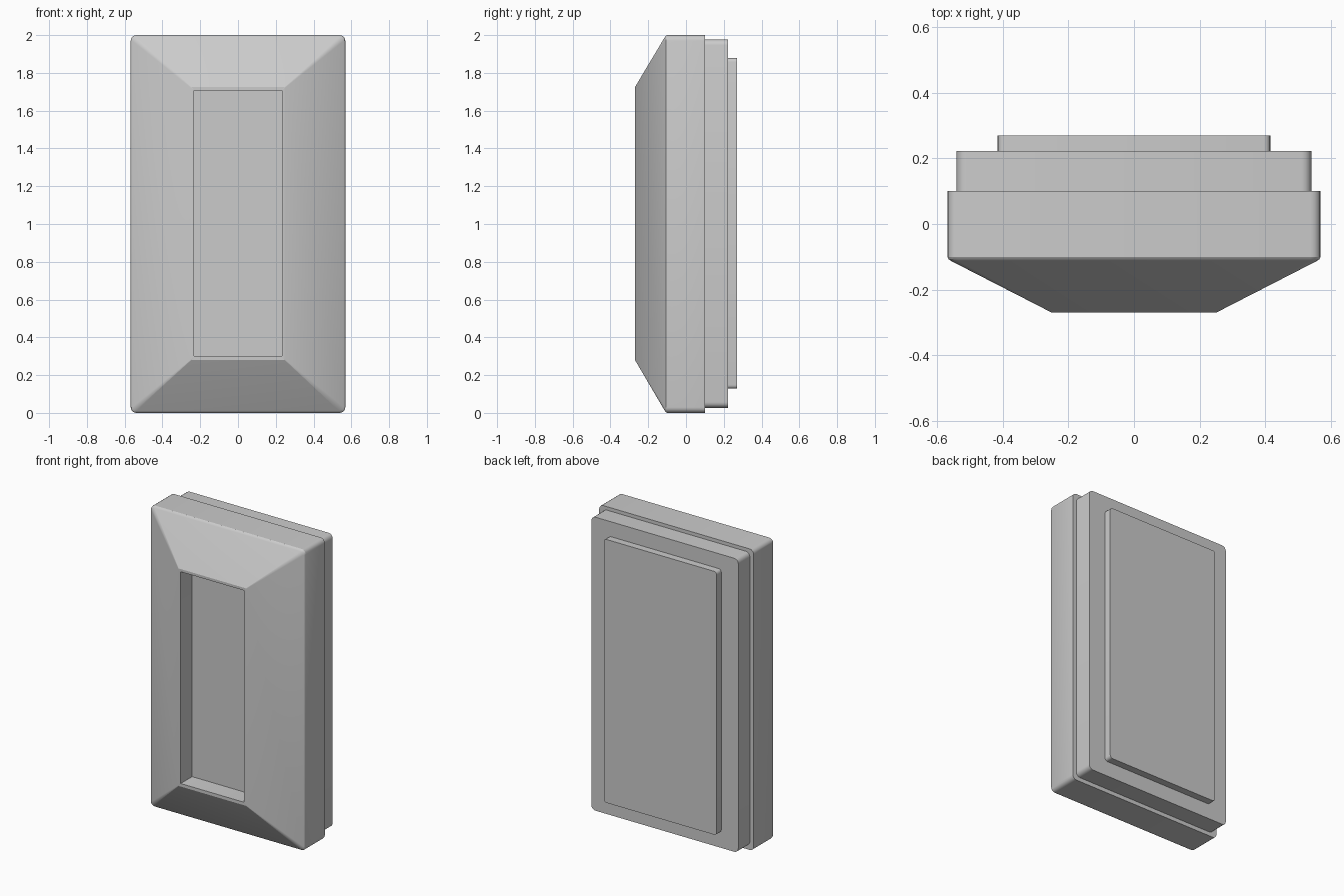
import bpy, bmesh, math

if "Cube" in bpy.data.objects:
    bpy.data.objects.remove(bpy.data.objects["Cube"])

SEG = 4  # segments per rounded corner


def ring(bm, y, hx, z0, z1, r):
    """Rounded rectangle of vertices in the XZ plane at depth y."""
    corners = [(hx - r, z1 - r, 0), (-hx + r, z1 - r, 90),
               (-hx + r, z0 + r, 180), (hx - r, z0 + r, 270)]
    verts = []
    for cx, cz, start in corners:
        for i in range(SEG + 1):
            a = math.radians(start + 90 * i / SEG)
            verts.append(bm.verts.new((cx + r * math.cos(a), y, cz + r * math.sin(a))))
    return verts


def loft(name, sections):
    """Skin a stack of rounded rectangles and cap both ends."""
    bm = bmesh.new()
    rings = [ring(bm, *s) for s in sections]
    n = len(rings[0])
    for a, b in zip(rings, rings[1:]):
        for i in range(n):
            j = (i + 1) % n
            bm.faces.new((a[i], a[j], b[j], b[i]))
    bm.faces.new(rings[0])
    bm.faces.new(rings[-1])
    bmesh.ops.recalc_face_normals(bm, faces=bm.faces)
    mesh = bpy.data.meshes.new(name)
    bm.to_mesh(mesh)
    bm.free()
    obj = bpy.data.objects.new(name, mesh)
    bpy.context.collection.objects.link(obj)
    bpy.ops.object.select_all(action='DESELECT')
    obj.select_set(True)
    bpy.context.view_layer.objects.active = obj
    bpy.ops.object.shade_smooth_by_angle(angle=math.radians(25))
    return obj


# Bezel: straight sides, softened edge, sloped front, thin rim, recessed window
loft("front_bezel", [
    (0.10, 0.568, 0.00, 2.00, 0.03),
    (-0.10, 0.568, 0.00, 2.00, 0.03),
    (-0.107, 0.565, 0.004, 1.996, 0.028),
    (-0.113, 0.556, 0.012, 1.988, 0.022),
    (-0.27, 0.25, 0.28, 1.725, 0.003),
    (-0.27, 0.232, 0.30, 1.707, 0.002),
    (-0.15, 0.232, 0.30, 1.707, 0.002),
])

# Middle housing behind the bezel
loft("middle_housing", [
    (0.10, 0.54, 0.027, 1.977, 0.03),
    (0.222, 0.54, 0.027, 1.977, 0.03),
])

# Raised back panel
loft("back_panel", [
    (0.222, 0.415, 0.128, 1.878, 0.02),
    (0.27, 0.415, 0.128, 1.878, 0.02),
])
